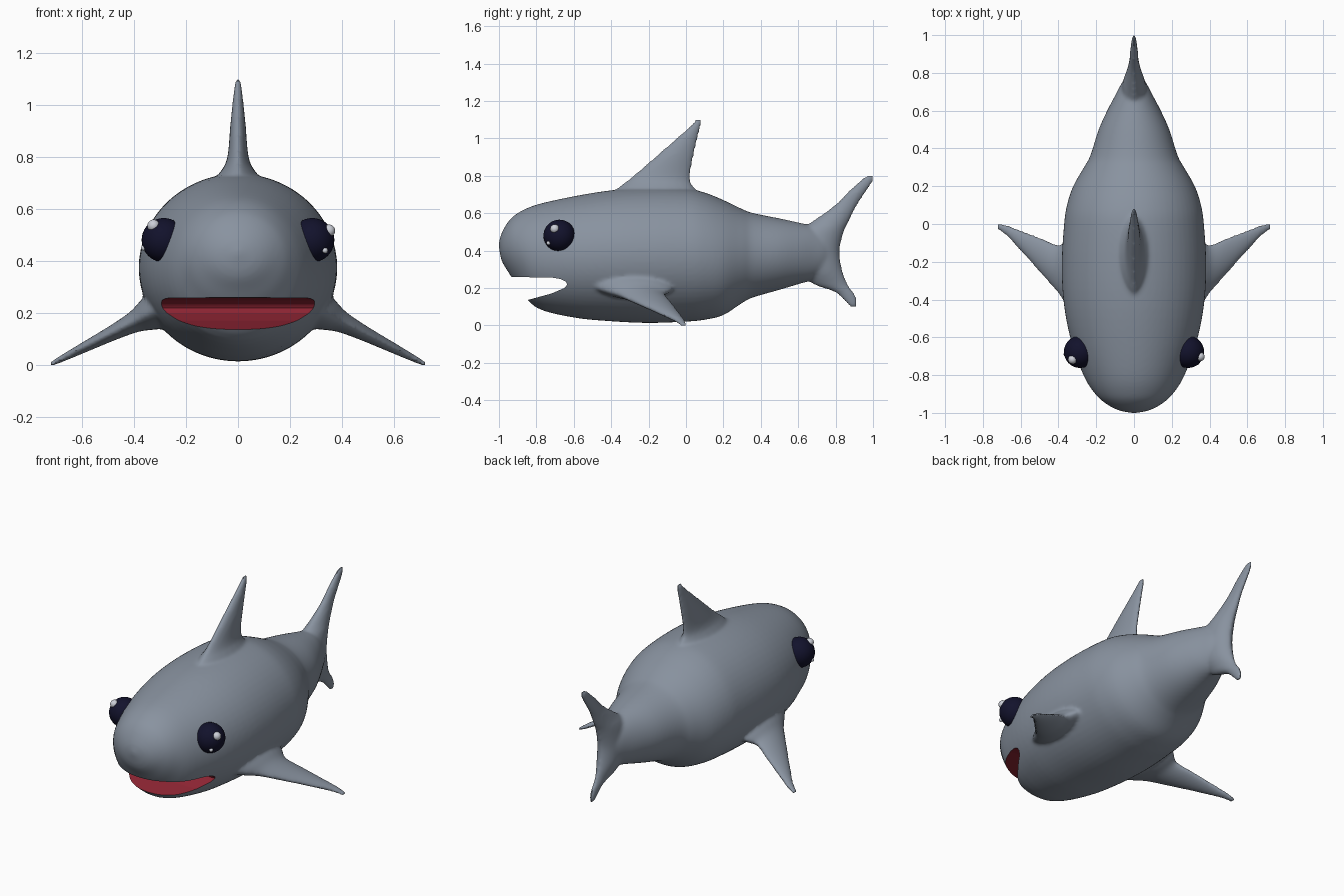
import bpy, bmesh, math
from mathutils import Vector

cube = bpy.data.objects.get("Cube")
if cube:
    bpy.data.objects.remove(cube, do_unlink=True)


def material(name, rgb, rough=0.6):
    m = bpy.data.materials.new(name)
    m.use_nodes = True
    m.diffuse_color = (*rgb, 1)
    bsdf = m.node_tree.nodes["Principled BSDF"]
    bsdf.inputs["Base Color"].default_value = (*rgb, 1)
    bsdf.inputs["Roughness"].default_value = rough
    return m


skin = material("slate grey skin", (0.25, 0.29, 0.35))
mouth_red = material("mouth red", (0.27, 0.018, 0.033))
navy = material("eye navy", (0.006, 0.006, 0.025))
glint = material("eye glint", (0.6, 0.62, 0.68))


def add_object(name, bm, mats):
    bmesh.ops.recalc_face_normals(bm, faces=bm.faces)
    me = bpy.data.meshes.new(name)
    bm.to_mesh(me)
    bm.free()
    for m in mats:
        me.materials.append(m)
    ob = bpy.data.objects.new(name, me)
    bpy.context.collection.objects.link(ob)
    return ob


def bake(ob):
    """Replace an object's mesh by its modified result."""
    dg = bpy.context.evaluated_depsgraph_get()
    me = bpy.data.meshes.new_from_object(ob.evaluated_get(dg))
    ob.modifiers.clear()
    ob.data = me
    return me


def resample(rows, steps):
    """Smooth curve through the rows of numbers."""
    out = []
    last = len(rows) - 1
    for i in range(last):
        a, b, c, d = (rows[min(max(k, 0), last)] for k in (i - 1, i, i + 1, i + 2))
        for s in range(steps):
            t = s / steps
            out.append([q + t / 2 * (r - p + t * (2*p - 5*q + 4*r - u + t * (3*(q - r) + u - p)))
                        for p, q, r, u in zip(a, b, c, d)])
    return out + [list(rows[-1])]


def loft(bm, rings):
    loops = [[bm.verts.new(p) for p in ring] for ring in rings]
    n = len(loops[0])
    for a, b in zip(loops, loops[1:]):
        for i in range(n):
            j = (i + 1) % n
            bm.faces.new((a[i], a[j], b[j], b[i]))
    bm.faces.new(loops[0][::-1])
    bm.faces.new(loops[-1])


def blade(bm, origin, span, normal, rows):
    """Fin: rows hold distance along the span, front y, back y, half thickness."""
    origin, span, normal = Vector(origin), Vector(span).normalized(), Vector(normal).normalized()
    rings = []
    for d, y0, y1, th in resample(rows, 4):
        ring = []
        for k in range(24):
            a = math.tau * k / 24
            s = math.sin(a)
            off = math.copysign(abs(s) ** 1.3, s) * th
            y = (y0 + y1) / 2 + math.cos(a) * (y1 - y0) / 2
            ring.append(origin + span * d + normal * off + Vector((0, y, 0)))
        rings.append(ring)
    loft(bm, rings)


# Body: y, bottom, top, half width
bm = bmesh.new()
stations = [
    (-1.0, .415, .445, .015), (-.985, .345, .495, .085), (-.95, .285, .555, .15),
    (-.9, .21, .6, .205), (-.8, .095, .645, .268), (-.6, .042, .69, .338),
    (-.4, .022, .722, .374), (-.2, .013, .735, .382), (0, .02, .73, .37),
    (.1, .03, .71, .355), (.2, .055, .67, .322), (.3, .12, .622, .265),
    (.36, .15, .6, .232), (.5, .19, .572, .187), (.6, .22, .55, .142),
    (.68, .245, .53, .1), (.75, .29, .49, .062), (.79, .36, .43, .02)]
rings = []
for y, lo, hi, w in resample(stations, 4):
    rings.append([(w * math.cos(math.tau * k / 64), y,
                   (lo + hi) / 2 + (hi - lo) / 2 * math.sin(math.tau * k / 64)) for k in range(64)])
loft(bm, rings)

# Dorsal fin
blade(bm, (0, 0, 0), (0, 0, 1), (1, 0, 0), [
    (.66, -.42, .1, .09), (.73, -.37, .05, .075), (.77, -.32, .025, .05), (.82, -.26, .025, .038),
    (.92, -.145, .045, .03), (1.02, -.03, .068, .02), (1.075, .03, .082, .014), (1.1, .05, .08, .008)])

# Tail fin
blade(bm, (0, 0, 0), (0, 0, 1), (1, 0, 0), [
    (.095, .88, .912, .008), (.13, .85, .917, .014), (.18, .79, .895, .02), (.22, .68, .865, .032),
    (.3, .6, .835, .06), (.4, .58, .822, .068), (.5, .6, .845, .06), (.56, .68, .875, .042),
    (.64, .79, .915, .026), (.72, .87, .967, .02), (.77, .925, 1.0, .014), (.802, .965, 1.0, .008)])

# Pectoral fins
for side in (1, -1):
    blade(bm, (side * .3, 0, .215), (side * .415, 0, -.21), (side * .21, 0, .415), [
        (0, -.52, -.05, .08), (.06, -.44, -.08, .06), (.11, -.37, -.11, .042), (.2, -.28, -.078, .03),
        (.32, -.16, -.037, .021), (.42, -.065, -.003, .014), (.475, -.03, .005, .009)])

body = add_object("body", bm, [skin])
remesh = body.modifiers.new("merge", "REMESH")
remesh.mode = "VOXEL"
remesh.voxel_size = 0.01
soften = body.modifiers.new("soften", "SMOOTH")
soften.factor = 0.5
soften.iterations = 8
me = bake(body)
me.materials.clear()
me.materials.append(skin)
me.materials.append(mouth_red)
for p in me.polygons:
    p.material_index = 0

# Mouth: wedge cut with a rounded back
bm = bmesh.new()
outline = [(-1.1, .262), (-.9, .258), (-.72, .256), (-.67, .248), (-.643, .234), (-.635, .218),
           (-.65, .2), (-.72, .17), (-.86, .132), (-1.1, .07)]
loft(bm, [[(x, y, z) for y, z in outline] for x in (-.5, .5)])
for f in bm.faces:
    f.material_index = 1
cutter = add_object("mouth_cutter", bm, [skin, mouth_red])
cutter.hide_render = True
cut = body.modifiers.new("mouth", "BOOLEAN")
cut.operation = "DIFFERENCE"
cut.solver = "EXACT"
cut.object = cutter
me = bake(body)
bpy.data.objects.remove(cutter, do_unlink=True)
me.shade_smooth()
me.set_sharp_from_angle(angle=math.radians(40))


def ball(name, centre, radius, mat):
    bm = bmesh.new()
    bmesh.ops.create_uvsphere(bm, u_segments=32, v_segments=20, radius=radius)
    bmesh.ops.translate(bm, verts=bm.verts, vec=centre)
    add_object(name, bm, [mat]).data.shade_smooth()


# Eyes with two glints each
for side, label in ((1, "left"), (-1, "right")):
    ball(label + "_eye", (side * .286, -.677, .48), .085, navy)
ball("left_large_glint", (.35, -.702, .516), .024, glint)
ball("left_small_glint", (.335, -.735, .44), .011, glint)
ball("right_large_glint", (-.325, -.717, .535), .024, glint)
ball("right_small_glint", (-.362, -.69, .45), .011, glint)
